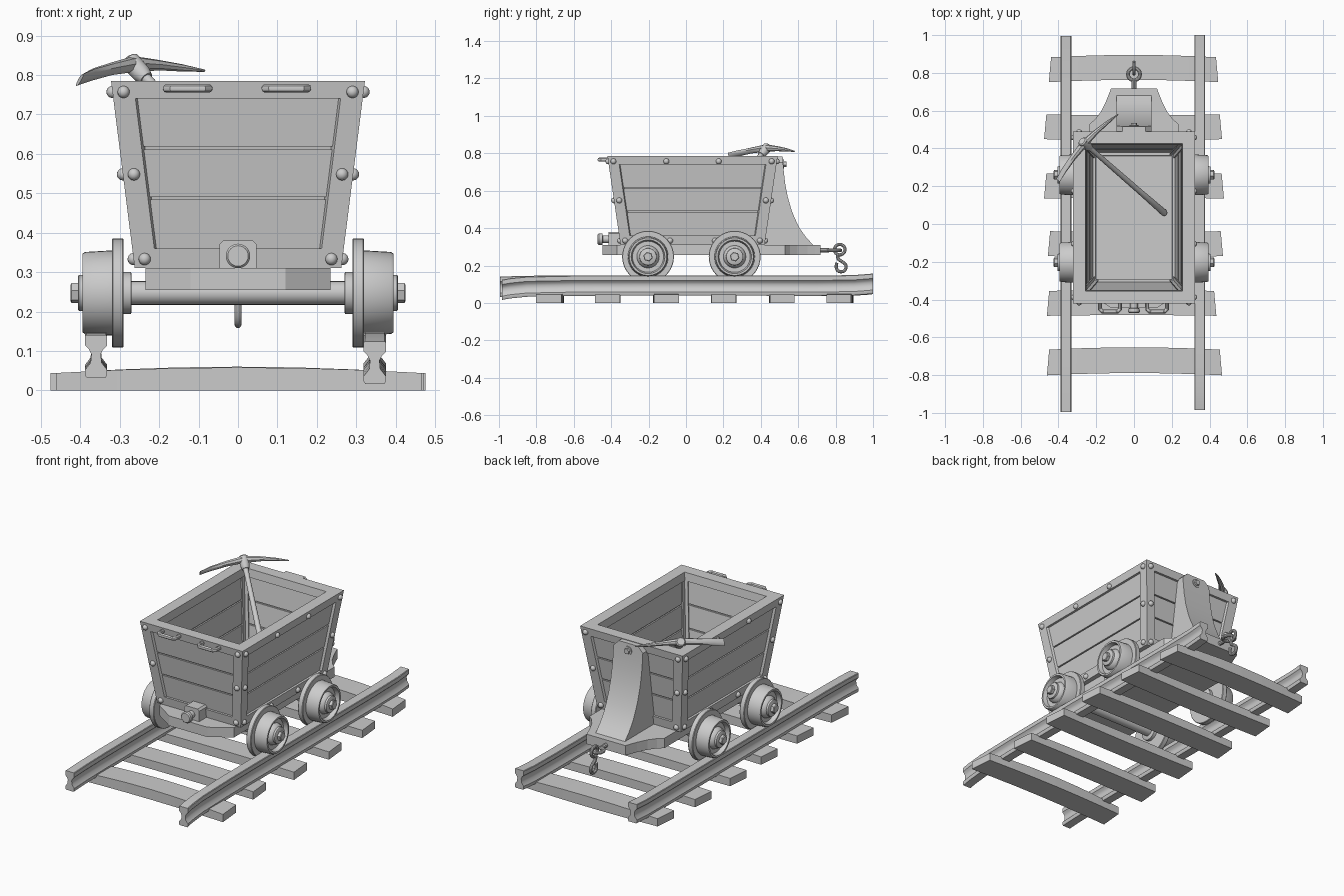
import bpy, bmesh
from math import sin, cos, pi, radians
from mathutils import Vector

if "Cube" in bpy.data.objects:
    bpy.data.objects.remove(bpy.data.objects["Cube"])

def smooth(o, angle=35):
    bpy.ops.object.select_all(action='DESELECT')
    o.select_set(True)
    bpy.context.view_layer.objects.active = o
    bpy.ops.object.shade_smooth_by_angle(angle=radians(angle))

def loft(name, solids, soft=False):
    """One object from solids; each solid is a list of rings, skinned and capped."""
    bm = bmesh.new()
    for rings in solids:
        vs = [[bm.verts.new(p) for p in r] for r in rings]
        n = len(vs[0])
        for a, b in zip(vs, vs[1:]):
            for i in range(n):
                j = (i + 1) % n
                bm.faces.new((a[i], a[j], b[j], b[i]))
        bm.faces.new(vs[0])
        bm.faces.new(vs[-1])
    bmesh.ops.recalc_face_normals(bm, faces=bm.faces)
    me = bpy.data.meshes.new(name)
    bm.to_mesh(me)
    bm.free()
    o = bpy.data.objects.new(name, me)
    bpy.context.collection.objects.link(o)
    if soft:
        smooth(o)
    return o

def turned(origin, axis, prof, n=32):
    """Rings of a lathe along axis; prof holds (distance, radius)."""
    axis = Vector(axis).normalized()
    u = axis.orthogonal().normalized()
    v = axis.cross(u)
    o = Vector(origin)
    return [[o + axis * d + (u * cos(2 * pi * i / n) + v * sin(2 * pi * i / n)) * r
             for i in range(n)] for d, r in prof]

def rod(name, pts, r, kind='POLY', closed=False):
    cu = bpy.data.curves.new(name, 'CURVE')
    cu.dimensions = '3D'
    cu.bevel_depth = r
    cu.bevel_resolution = 3
    cu.use_fill_caps = True
    sp = cu.splines.new(kind)
    sp.points.add(len(pts) - 1)
    for p, c in zip(sp.points, pts):
        p.co = (*c, 1)
    if kind == 'NURBS':
        sp.order_u = 3
        sp.use_endpoint_u = True
    sp.use_cyclic_u = closed
    o = bpy.data.objects.new(name, cu)
    bpy.context.collection.objects.link(o)
    bpy.ops.object.select_all(action='DESELECT')
    o.select_set(True)
    bpy.context.view_layer.objects.active = o
    bpy.ops.object.convert(target='MESH')
    smooth(bpy.context.object)

# Tub: tapered walls addressed by side, position along wall, height, depth
Z0, Z1, YC = .31, .785, .035
def half(z):
    t = (z - Z0) / (Z1 - Z0)
    return .262 + .06 * t, .385 + .07 * t

def wall(side, s, z, d):
    k, sg = side
    hx, hy = half(z)
    return (s, YC + sg * (hy - d), z) if k else (sg * (hx - d), YC + s, z)

def along(side, z):
    return half(z)[0 if side[0] else 1]

def slab(side, za, zb, d0, d1, edge):
    """Wall piece; edge(h, d) gives its start and end along the wall."""
    rings = []
    for z in (za, zb):
        h = along(side, z)
        rings.append([wall(side, edge(h, d)[i], z, d) for i, d in ((0, d0), (1, d0), (1, d1), (0, d1))])
    return rings

SIDES = [(1, -1), (1, 1), (0, -1), (0, 1)]
frame, planks, rivets = [], [], []
mitre = lambda h, d: (-(h - d), h - d)
panel = lambda h, d: (-(h - .045), h - .045)
for sd in SIDES:
    frame += [slab(sd, .74, Z1, 0, .065, mitre), slab(sd, Z0, .36, 0, .065, mitre)]
    for sg in (-1, 1):
        frame.append(slab(sd, .36, .74, 0, .06,
                          lambda h, d: (sg * (h - d), sg * (h - (.056 if d == 0 else d + .02)))))
    planks.append(slab(sd, .36, .74, .022, .042, panel))
    for a, b in ((.36, .484), (.491, .611), (.618, .74)):
        planks.append(slab(sd, a, b, .013, .05, panel))
    spots = [(q, z) for z in (.757, .548, .333) for q in (-1, 1)]
    spots = [(q * (along(sd, z) - .028), z) for q, z in spots]
    if sd[0] == 0:
        spots += [(q * w, z) for z, w in ((.757, .14), (.333, .12)) for q in (-1, 1)]
    rivets += [wall(sd, s, z, 0) for s, z in spots]
loft("tub_frame", frame)
loft("tub_planks", planks)
loft("tub_floor", [[[(x, YC + y, z) for x, y in ((-.24, -.36), (.24, -.36), (.24, .36), (-.24, .36))]
                    for z in (.312, .352)]])
dome = [(.0155 * sin(a), .0155 * cos(a)) for a in [pi * k / 8 * .97 for k in range(-4, 5)]]
loft("rivets", [turned(p, (0, 0, 1), dome, 14) for p in rivets], True)

# Grab handles on the front rim
for x0, x1 in ((-.18, -.075), (.07, .175)):
    rod("grab_handle", [(x0, -.40, .766), (x0, -.45, .766), (x0 + .012, -.463, .766),
                        (x1 - .012, -.463, .766), (x1, -.45, .766), (x1, -.40, .766)], .011)

# Chassis plate with clipped front and flared tail
edge = [(.12, -.446), (.235, -.37), (.235, .53), (.205, .555), (.175, .595),
        (.148, .65), (.132, .69), (.122, .718)]
outline = edge + [(-x, y) for x, y in reversed(edge)]
loft("chassis", [[[(x, y, z) for x, y in outline] for z in (.255, .311)]])

# Rear curved bracket and its bolt
rows = [(.31, .68, .092), (.35, .643, .092), (.40, .607, .092), (.45, .583, .092), (.50, .563, .092),
        (.57, .543, .092), (.64, .53, .092), (.70, .523, .092), (.75, .519, .092), (.782, .517, .06)]
loft("rear_bracket", [[[(-w, YC + half(z)[1] - .01, z), (w, YC + half(z)[1] - .01, z), (w, y, z), (-w, y, z)]
                       for z, y, w in rows]], True)
loft("bracket_bolt", [turned((0, .51, .742), (0, 1, 0), [(0, .024), (.014, .024)], 20),
                      turned((0, .51, .742), (0, 1, 0), [(0, .016), (.026, .016)], 6)], True)

# Front buffer
loft("buffer_block", [[[(x, y, z) for x, z in ((-.047, .305), (.047, .305), (.047, .37), (.037, .38),
                                               (-.037, .38), (-.047, .37))] for y in (-.415, -.34)]])
loft("buffer", [turned((0, -.41, .341), (0, -1, 0), [(0, .02), (.035, .02), (.037, .03), (.056, .031), (.062, .026)], 24)], True)

# Tow eye, ring and hook
rod("tow_bar", [(0, .70, .281), (0, .765, .281)], .012)
rod("tow_eye", [(.032 * cos(a), .793 + .032 * sin(a), .281) for a in [pi * k / 12 for k in range(24)]], .01, closed=True)
rod("hook_ring", [(0, .822 + .028 * cos(a), .285 + .028 * sin(a)) for a in [pi * k / 12 for k in range(24)]], .009, closed=True)
rod("hook", [(0, .812, .26), (0, .808, .235), (0, .835, .222), (0, .86, .20), (0, .848, .168),
             (0, .815, .166), (0, .80, .19), (0, .806, .215)], .009, 'NURBS')

# Wheels and axles
prof = [(.27, .05), (.272, .053), (.29, .053), (.29, .136), (.293, .1385), (.317, .1385), (.32, .136),
        (.32, .108), (.388, .104), (.394, .1), (.394, .09), (.37, .083), (.37, .06), (.385, .056),
        (.394, .046), (.404, .045), (.406, .042)]
for y in (-.203, .26):
    loft("axle", [turned((-.28, y, .247), (1, 0, 0), [(0, .03), (.56, .03)], 24)], True)
    for sg in (-1, 1):
        c, ax = (0, y, .247), (sg, 0, 0)
        loft("wheel", [turned(c, ax, prof, 40)], True)
        loft("wheel_nut", [turned(c, ax, [(.40, .026), (.422, .026), (.425, .022)], 6)])

# Rails: worn profile with drooping front and lifted back ends
side = [(.024, .036), (.028, .042), (.028, .056), (.014, .074), (.012, .096), (.018, .108), (.028, .118), (.028, .141), (.025, .144)]
sect = side + [(-x, z) for x, z in reversed(side)]
for x, paths in ((-.36, [(-.995, -.004), (-.9, .0), (-.7, .003), (0, .003), (.7, .002), (.9, .003), (.995, .009)]),
                 (.347, [(-.985, -.02), (-.94, -.012), (-.85, -.003), (-.6, .002), (0, .003), (.7, .002), (.9, .005), (1, .013)])):
    loft("rail", [[[(x + a, y, z + dz) for a, z in sect] for y, dz in paths]], True)

# Sleepers: x start, x end, centre y, half width, bow in plan, crown height
for xa, xb, y, w, bow, top in ((-.445, .44, .823, .066, .012, .06), (-.47, .46, .512, .066, -.006, .05),
                               (-.47, .47, .203, .066, .004, .05), (-.45, .465, -.107, .066, -.006, .052),
                               (-.455, .43, -.418, .066, .004, .05), (-.455, .46, -.727, .068, .012, .058)):
    rings = []
    for k in range(7):
        t = k / 6
        c = 4 * t * (1 - t)
        x, yy, z = xa + (xb - xa) * t, y + bow * (c - .5), .044 + (top - .044) * c
        sk = .006 * (1 - 2 * t)
        rings.append([(x - sk, yy - w, 0), (x + sk, yy + w, 0), (x + sk, yy + w, z), (x - sk, yy - w, z)])
    loft("sleeper", [rings])

# Pickaxe leaning in the tub
eye, foot = Vector((-.262, .427, .822)), Vector((.165, .055, .37))
axis = (foot - eye).normalized()
length = (foot - eye).length
loft("pick_handle", [turned(eye, axis, [(-.02, .016), (.1, .013), (length * .7, .015), (length - .01, .018), (length, .014)], 16)], True)
loft("pick_collar", [turned(eye, axis, [(-.024, .02), (-.018, .026), (.03, .024), (.05, .018)], 16)], True)
head = [((-.402, .232, .787), .005, .02), ((-.37, .285, .801), .011, .019), ((-.32, .355, .816), .015, .017),
        ((-.262, .427, .828), .02, .02), ((-.20, .488, .825), .014, .013), ((-.14, .538, .818), .01, .009),
        ((-.085, .58, .811), .003, .003)]
wide = Vector((.707, .7, 0)).cross(axis).normalized()
loft("pick_head", [[[Vector(p) + axis * a * cos(t) + wide * b * sin(t) for t in [pi * k / 4 for k in range(8)]]
                    for p, a, b in head]], True)
